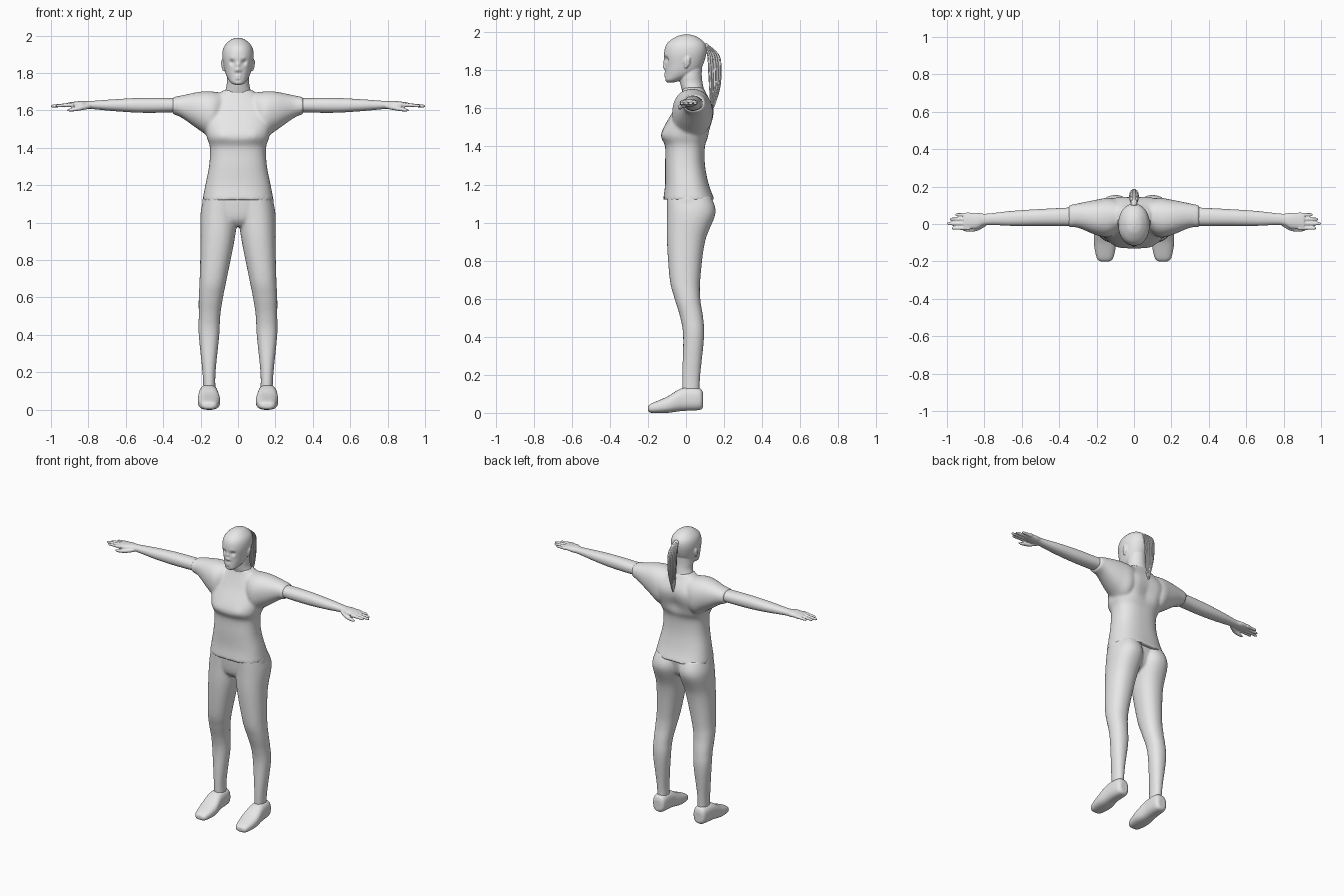
import bpy, bmesh, math, random
from mathutils import Vector, Matrix

random.seed(4)
if "Cube" in bpy.data.objects:
    bpy.data.objects.remove(bpy.data.objects["Cube"])

SIDES = {"left": 1, "right": -1}
GREY = (0.8, 0.8, 0.8, 1)
grey = bpy.data.materials.new("plain grey")
grey.use_nodes = True
grey.diffuse_color = GREY
grey.node_tree.nodes["Principled BSDF"].inputs["Base Color"].default_value = GREY


def spline(before, start, end, after, t):
    """Catmull-Rom blend of neighbouring sections."""
    blended = []
    for p, q, r, s in zip(before, start, end, after):
        slope_in, slope_out = (r - p) / 2, (s - q) / 2
        rise = r - q
        bend = 3 * rise - 2 * slope_in - slope_out
        twist = slope_in + slope_out - 2 * rise
        blended.append(q + t * (slope_in + t * (bend + t * twist)))
    return blended


def rounded(value, power):
    """Superellipse rounding of a sine or cosine."""
    return math.copysign(abs(value) ** (2 / power), value)


def loft(bm, axis, sections, side=1, power=2.2, steps=6, segs=40):
    """Skin rounded sections (position, low, high, low, high) along an axis."""
    along = "xyz".index(axis)
    across, over = [i for i in range(3) if i != along]
    padded = [sections[0], *sections, sections[-1]]
    path = [spline(*padded[i:i + 4], step / steps)
            for i in range(len(sections) - 1) for step in range(steps)]
    path.append(sections[-1])

    rings = []
    for position, low_a, high_a, low_b, high_b in path:
        ring = []
        for i in range(segs):
            angle = math.tau * i / segs
            co = Vector()
            co[along] = position
            co[across] = (low_a + high_a + rounded(math.cos(angle), power) * (high_a - low_a)) / 2
            co[over] = (low_b + high_b + rounded(math.sin(angle), power) * (high_b - low_b)) / 2
            co.x *= side
            ring.append(bm.verts.new(co))
        rings.append(ring)
    faces = [bm.faces.new((lower[i - 1], lower[i], upper[i], upper[i - 1]))
             for lower, upper in zip(rings, rings[1:]) for i in range(segs)]
    faces += [bm.faces.new(rings[0]), bm.faces.new(rings[-1])]
    bmesh.ops.recalc_face_normals(bm, faces=faces)


def centred(rows):
    """Sections symmetric about the middle from (height, half width, front, back)."""
    return [(z, -half, half, front, back) for z, half, front, back in rows]


def ball(bm, centre, size):
    matrix = Matrix.Translation(centre) @ Matrix.Diagonal((*size, 1))
    bmesh.ops.create_uvsphere(bm, u_segments=24, v_segments=16, radius=1, matrix=matrix)


def push(bm, x, y, z, radius, depth):
    """Move the surface softly along y around a point, on both sides."""
    centre = Vector((x, y, z))
    for vert in bm.verts:
        mirrored = Vector((abs(vert.co.x), vert.co.y, vert.co.z))
        distance = (mirrored - centre).length / radius
        vert.co.y += depth * math.exp(-distance * distance)


def finish(name, bm, voxel=None, smooth=2):
    """Make the object, fusing its pieces into one skin when a voxel size is given."""
    mesh = bpy.data.meshes.new(name)
    bm.to_mesh(mesh)
    bm.free()
    mesh.materials.append(grey)
    mesh.shade_smooth()
    ob = bpy.data.objects.new(name, mesh)
    bpy.context.collection.objects.link(ob)
    if voxel:
        fuse = ob.modifiers.new("fuse", 'REMESH')
        fuse.mode, fuse.voxel_size, fuse.use_smooth_shade = 'VOXEL', voxel, True
        relax = ob.modifiers.new("relax", 'SMOOTH')
        relax.factor, relax.iterations = 0.5, smooth


# Shirt: torso and sleeves fused together
bm = bmesh.new()
loft(bm, "z", centred([
    (1.12, .19, -.12, .15), (1.2, .175, -.11, .12), (1.3, .155, -.11, .1), (1.4, .15, -.11, .1),
    (1.47, .17, -.13, .125), (1.6, .185, -.06, .14), (1.69, .1, -.02, .1), (1.71, .07, -.02, .09)]),
    power=2.5)
push(bm, x=0, y=.13, z=1.5, radius=.05, depth=-.015)
push(bm, x=.1, y=.14, z=1.57, radius=.07, depth=.01)
push(bm, x=.09, y=-.13, z=1.47, radius=.03, depth=-.006)
for side in SIDES.values():
    loft(bm, "x", [
        (.06, -.02, .12, 1.5, 1.69), (.13, -.07, .14, 1.45, 1.7), (.2, -.06, .13, 1.49, 1.7),
        (.3, -.02, .11, 1.56, 1.68), (.35, -.02, .1, 1.58, 1.67)], side)
finish("shirt", bm, voxel=.008, smooth=6)

# Trousers: hips and both legs fused together
bm = bmesh.new()
loft(bm, "z", centred([
    (.98, .05, -.06, .05), (1.02, .15, -.09, .1), (1.1, .19, -.1, .12), (1.16, .18, -.1, .12)]))
for side in SIDES.values():
    loft(bm, "z", [
        (.1, .12, .185, -.02, .07), (.2, .12, .19, -.02, .075), (.4, .1, .21, -.015, .095),
        (.5, .095, .21, -.03, .09), (.6, .08, .21, -.06, .075), (.7, .06, .205, -.085, .075),
        (.9, .02, .2, -.1, .1), (1.05, 0, .2, -.1, .155), (1.14, .01, .18, -.1, .13)], side)
finish("trousers", bm, voxel=.008, smooth=4)

# Shoes
for label, side in SIDES.items():
    bm = bmesh.new()
    loft(bm, "y", [
        (-.2, .13, .18, .01, .035), (-.18, .11, .2, 0, .05), (-.1, .095, .215, 0, .085),
        (-.02, .105, .21, .01, .13), (.07, .11, .2, .015, .13), (.09, .13, .18, .03, .1)],
        side, power=2.6)
    finish(label + "_shoe", bm, voxel=.006, smooth=3)

# Arms with hands
PALM_HEIGHT = 1.63
for label, side in SIDES.items():
    bm = bmesh.new()
    loft(bm, "x", [
        (.3, -.01, .09, 1.59, 1.665), (.5, -.01, .08, 1.587, 1.667), (.65, -.01, .07, 1.595, 1.66),
        (.79, -.005, .055, 1.608, 1.65), (.84, -.025, .06, 1.61, 1.65), (.91, -.027, .058, 1.62, 1.642)],
        side)
    # Fingers from little to index, spreading slightly towards the tips
    for finger, tip in enumerate((.955, .985, 1, .975)):
        y = .05 - .024 * finger
        rows = []
        for x, thick in ((.88, .012), (tip - .04, .009), (tip - .01, .008), (tip, .004)):
            drop = PALM_HEIGHT - .06 * (x - .88)
            rows.append((x, y - thick, y + thick, drop - thick, drop + thick))
        loft(bm, "x", rows, side, segs=16)
    # Thumb
    loft(bm, "x", [(.79, -.01, .02, 1.61, 1.635), (.84, -.037, -.01, 1.6, 1.625),
                   (.89, -.041, -.02, 1.594, 1.612), (.915, -.036, -.028, 1.597, 1.605)],
         side, segs=16)
    finish(label + "_arm", bm, voxel=.004)

# Head, with the face shaped by soft pushes
bm = bmesh.new()
loft(bm, "z", centred([
    (1.737, .02, -.1, -.06), (1.75, .04, -.11, -.02), (1.78, .06, -.11, .05), (1.82, .073, -.11, .085),
    (1.89, .084, -.115, .107), (1.94, .075, -.1, .1), (1.975, .043, -.055, .06), (1.988, .01, -.015, .02)]),
    power=2.1, steps=12, segs=120)
eye_height, mouth_height = 1.858, 1.777
push(bm, x=.031, y=-.105, z=eye_height, radius=.014, depth=.016)
push(bm, x=.031, y=-.1, z=eye_height, radius=.007, depth=-.006)
push(bm, x=.03, y=-.1, z=eye_height + .02, radius=.012, depth=-.005)
push(bm, x=0, y=-.112, z=eye_height - .015, radius=.011, depth=-.009)
push(bm, x=0, y=-.115, z=eye_height - .04, radius=.011, depth=-.018)
push(bm, x=.012, y=-.11, z=eye_height - .045, radius=.008, depth=-.007)
for offset in (-.006, .006):
    push(bm, x=.008, y=-.11, z=mouth_height + offset, radius=.008, depth=-.005)
push(bm, x=.01, y=-.115, z=mouth_height, radius=.004, depth=.004)
push(bm, x=0, y=-.11, z=mouth_height - .018, radius=.009, depth=.004)

# Neck and ears
loft(bm, "z", centred([
    (1.63, .1, 0, .11), (1.72, .064, -.028, .09), (1.77, .06, -.035, .083), (1.84, .055, -.03, .085)]),
    power=2)
for side in SIDES.values():
    ball(bm, (side * .08, .005, 1.845), (.009, .017, .026))
    ball(bm, (side * .083, .01, 1.855), (.008, .013, .019))
    ball(bm, (side * .079, 0, 1.822), (.006, .009, .011))
finish("head", bm, voxel=.0045, smooth=1)

# Ponytail: a leaf-shaped core wrapped in loose strands
bm = bmesh.new()
core = [(1.6, .004, .13, .145), (1.7, .013, .125, .175), (1.8, .017, .12, .182),
        (1.88, .017, .115, .17), (1.938, .008, .09, .11)]
loft(bm, "z", centred(core), segs=24)
strand_count = 14
for i in range(strand_count):
    angle = math.tau * i / strand_count
    lift = random.uniform(0, .15)
    strand = []
    for z, half, front, back in core:
        x = math.cos(angle) * half * 1.2
        y = (front + back + math.sin(angle) * (back - front)) / 2
        thick = .002 + half / 5
        height = z + lift * (core[-1][0] - z)
        strand.append((height, x - thick, x + thick, y - thick, y + thick))
    loft(bm, "z", strand, segs=10)
finish("ponytail", bm)

# Hair tie
bm = bmesh.new()
ball(bm, (0, .106, 1.925), (.016, .014, .018))
for face in bm.faces:
    face.smooth = True
finish("hair_tie", bm)
